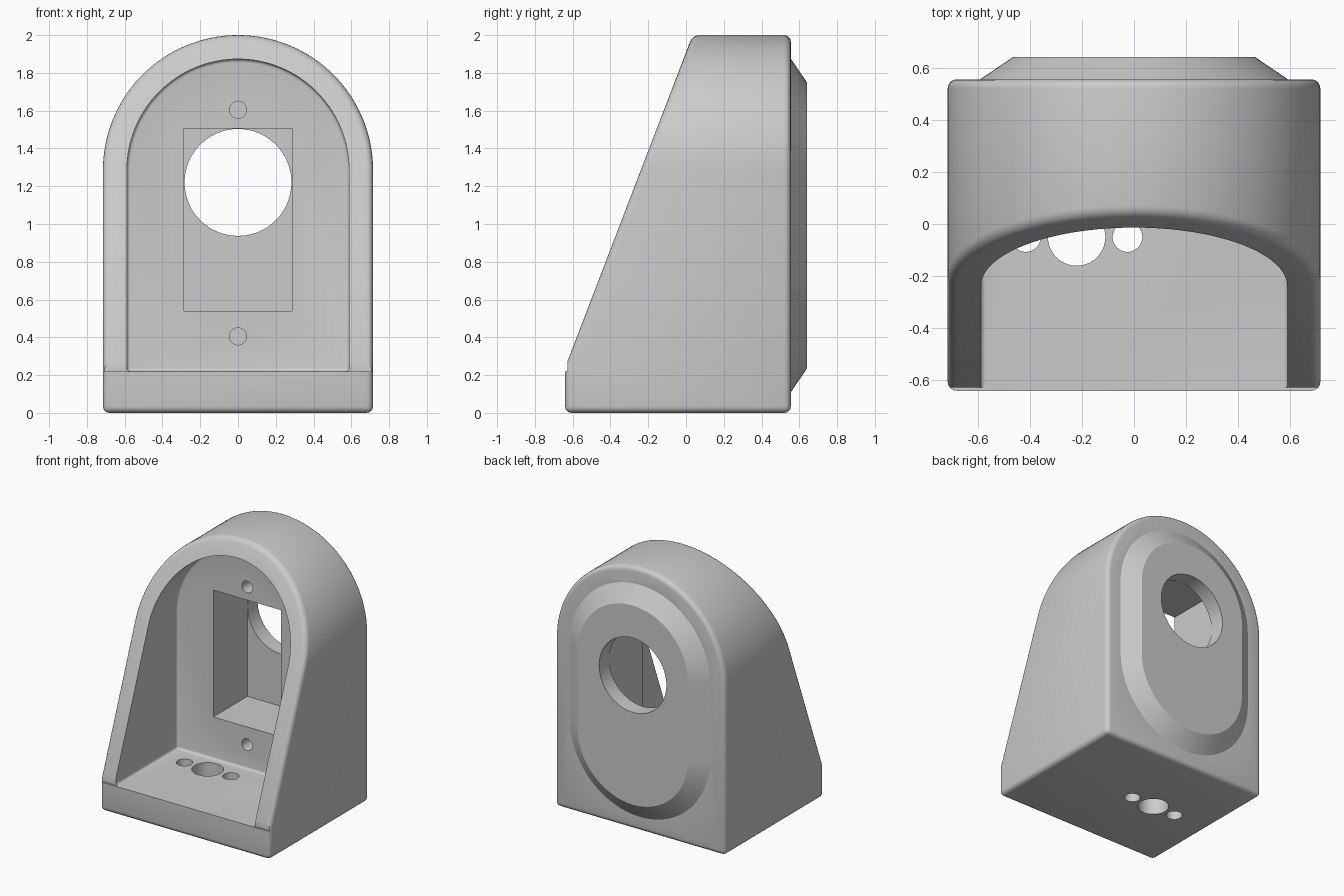
import bpy, bmesh, math
from mathutils import Vector

if "Cube" in bpy.data.objects:
    bpy.data.objects.remove(bpy.data.objects["Cube"])

gray = bpy.data.materials.new("light gray plastic")
gray.diffuse_color = (0.6, 0.6, 0.6, 1)
gray.use_nodes = True
gray.node_tree.nodes["Principled BSDF"].inputs["Base Color"].default_value = gray.diffuse_color

ARCH_Z = 1.285  # centre height of every arch


def arc(r, cz, a0, a1, n=64):
    return [(r * math.cos(a0 + (a1 - a0) * i / n), cz + r * math.sin(a0 + (a1 - a0) * i / n))
            for i in range(n + 1)]


def arch(r, bottom):
    return [(-r, bottom), (r, bottom)] + arc(r, ARCH_Z, 0, math.pi)


def stadium(r, low):
    return arc(r, ARCH_Z, 0, math.pi) + arc(r, low, math.pi, 2 * math.pi)


def make(name, bm):
    bmesh.ops.recalc_face_normals(bm, faces=bm.faces)
    me = bpy.data.meshes.new(name)
    bm.to_mesh(me)
    bm.free()
    me.materials.append(gray)
    ob = bpy.data.objects.new(name, me)
    bpy.context.collection.objects.link(ob)
    return ob


def loft(rings):
    """Closed solid through (y, outline) rings with matching point counts."""
    bm = bmesh.new()
    loops = [[bm.verts.new((x, y, z)) for x, z in pts] for y, pts in rings]
    n = len(loops[0])
    for a, b in zip(loops, loops[1:]):
        for i in range(n):
            j = (i + 1) % n
            bm.faces.new((a[i], a[j], b[j], b[i]))
    bm.faces.new(loops[0])
    bm.faces.new(loops[-1])
    return bm


def box(name, x0, x1, y0, y1, z0, z1):
    outline = [(x0, z0), (x1, z0), (x1, z1), (x0, z1)]
    return make(name, loft([(y0, outline), (y1, outline)]))


def cylinder(name, r, loc, depth, along_y):
    bm = bmesh.new()
    bmesh.ops.create_cone(bm, cap_ends=True, segments=64, radius1=r, radius2=r, depth=depth)
    ob = make(name, bm)
    ob.location = loc
    if along_y:
        ob.rotation_euler.x = math.pi / 2
    return ob


def apply(ob, mod):
    bpy.context.view_layer.objects.active = ob
    bpy.ops.object.modifier_apply(modifier=mod.name)


def bevel(ob, width):
    m = ob.modifiers.new("round", 'BEVEL')
    m.width, m.segments = width, 4
    m.limit_method, m.angle_limit = 'ANGLE', math.radians(40)
    m.use_clamp_overlap = False
    apply(ob, m)


def combine(ob, tool, operation='DIFFERENCE'):
    m = ob.modifiers.new("combine", 'BOOLEAN')
    m.operation, m.solver, m.object = operation, 'EXACT', tool
    tool.hide_render = True
    bpy.context.view_layer.update()
    apply(ob, m)
    bpy.data.objects.remove(tool, do_unlink=True)


# Arched housing with a sloping front
outline = arch(0.715, 0)
bm = loft([(-0.64, outline), (0.555, outline)])
slope = Vector((0, 0.675, 1.76))
cut = bmesh.ops.bisect_plane(bm, geom=bm.verts[:] + bm.edges[:] + bm.faces[:], dist=1e-5,
                             plane_co=(0, -0.64, 0.24), plane_no=(0, -slope.z, slope.y),
                             clear_outer=True)
bmesh.ops.holes_fill(bm, edges=[e for e in bm.edges if e.is_boundary], sides=0)
housing = make("bracket_housing", bm)
bevel(housing, 0.035)

# Small step above the front lip
combine(housing, box("lip_step", -1, 1, -1, -0.628, 0.22, 0.5))

# Raised chamfered pad on the back
pad = make("back_pad", loft([(0.535, stadium(0.59, 0.70)), (0.555, stadium(0.59, 0.70)),
                             (0.64, stadium(0.465, 0.70))]))
combine(housing, pad, 'UNION')

# Open front cavity with softened inner corners
outline = arch(0.588, 0.22)
cavity = make("cavity", loft([(-1, outline), (0.11, outline)]))
bevel(cavity, 0.018)
combine(housing, cavity)

# Rectangular pocket and round opening through the back wall
combine(housing, box("pocket", -0.285, 0.285, 0.0, 0.52, 0.54, 1.505))
combine(housing, cylinder("round_opening", 0.283, (0, 0.65, 1.22), 0.5, True))

# Blind screw holes above and below the pocket
for z in (0.405, 1.605):
    combine(housing, cylinder("screw_hole", 0.045, (0, 0.2, z), 0.4, True))

# Cable hole and two mounting holes in the floor
for x, r in ((-0.415, 0.057), (-0.22, 0.11), (-0.025, 0.057)):
    combine(housing, cylinder("floor_hole", r, (x, -0.05, 0.1), 0.5, False))

# Smooth curved faces, keep hard edges
bpy.ops.object.select_all(action='DESELECT')
housing.select_set(True)
bpy.context.view_layer.objects.active = housing
bpy.ops.object.shade_smooth_by_angle(angle=math.radians(30))
